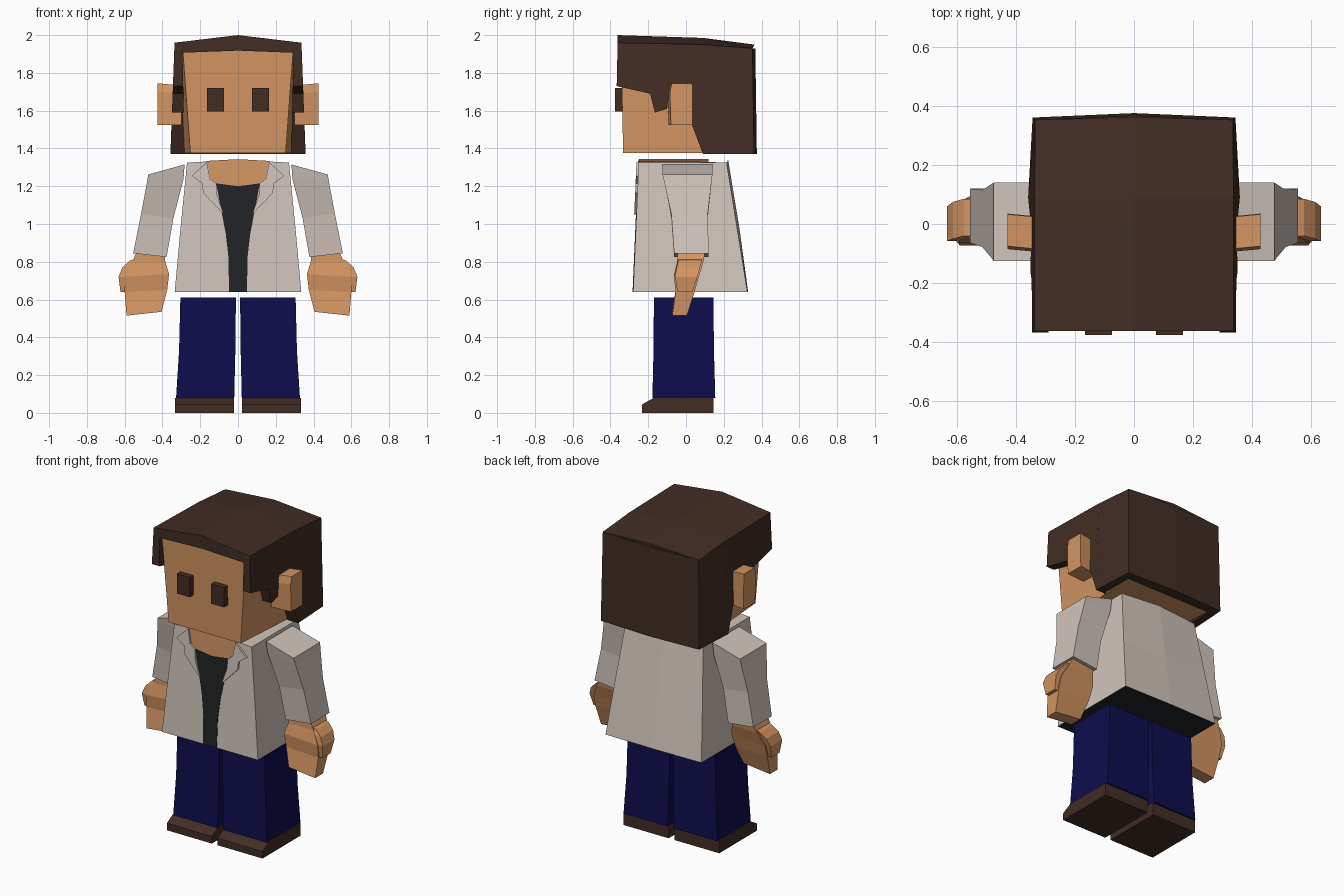
import bpy, bmesh


def material(name, srgb):
    m = bpy.data.materials.new(name)
    lin = [((c / 255 + 0.055) / 1.055) ** 2.4 if c > 10 else c / 255 / 12.92 for c in srgb]
    m.diffuse_color = (*lin, 1)
    return m


SKIN = material("skin", (212, 149, 98))
BROWN = material("dark_brown", (66, 45, 36))
COAT = material("coat_white", (208, 196, 187))
BLACK = material("shirt_black", (33, 35, 36))
NAVY = material("trouser_navy", (13, 13, 78))


def loft(name, rings, mat):
    """Bridge equal-length point rings into a closed solid."""
    bm = bmesh.new()
    rows = [[bm.verts.new(p) for p in ring] for ring in rings]
    n = len(rows[0])
    for a, b in zip(rows, rows[1:]):
        for i in range(n):
            j = (i + 1) % n
            bm.faces.new((a[i], a[j], b[j], b[i]))
    bm.faces.new(rows[0])
    bm.faces.new(rows[-1])
    bmesh.ops.recalc_face_normals(bm, faces=bm.faces)
    me = bpy.data.meshes.new(name)
    bm.to_mesh(me)
    bm.free()
    me.materials.append(mat)
    ob = bpy.data.objects.new(name, me)
    bpy.context.collection.objects.link(ob)
    return ob


def rect(x0, x1, y0, y1, z0, z1=None):
    """Four-point ring; height runs from z0 at x0 to z1 at x1."""
    z1 = z0 if z1 is None else z1
    return [(x0, y0, z0), (x1, y0, z1), (x1, y1, z1), (x0, y1, z0)]


def flip(rings, s):
    return [[(s * x, y, z) for x, y, z in r] for r in rings]


def pair(name, rings, mat):
    """Same part on both sides of the body."""
    for s, side in ((1, "left"), (-1, "right")):
        loft(f"{name}_{side}", flip(rings, s), mat)


# Head, narrower towards the chin and the face
def head_ring(z, front, back, yf):
    return [(-front, yf, z), (front, yf, z), (back, 0.32, z), (-back, 0.32, z)]


loft("head", [head_ring(1.375, 0.252, 0.30, -0.333),
              head_ring(1.93, 0.293, 0.30, -0.343)], SKIN)
pair("eye", [rect(0.075, 0.165, -0.375, -0.32, 1.595),
             rect(0.075, 0.165, -0.375, -0.32, 1.72)], BROWN)

# Ears flare outwards
ear = [(-0.075, 1.745), (0.033, 1.745), (0.035, 1.525), (-0.08, 1.525), (-0.085, 1.70)]
pair("ear", [[(0.30, y - 0.012, z - 0.012 * (z > 1.6)) for y, z in ear],
             [(0.427, y, z) for y, z in ear]], SKIN)

# Hair crown with a ridge along the middle
loft("hair_crown", [
    [(-0.335, y, 1.905), (-0.335, y, side), (0, y - dy, mid), (0.335, y, side),
     (0.335, y, 1.905), (0, y - dy, 1.918)]
    for y, side, mid, dy in ((-0.362, 1.96, 2.0, 0), (0.09, 1.95, 1.985, 0),
                             (0.352, 1.93, 1.95, -0.01))], BROWN)

# Hair sides with fringe corner, sideburn and swept edge behind the ear
front_side = [(-0.362, 1.96), (-0.367, 1.73), (-0.19, 1.69), (-0.165, 1.59), (-0.10, 1.61),
              (-0.09, 1.69), (-0.03, 1.69), (0.03, 1.53), (0.09, 1.37), (0.09, 1.95)]
pair("hair_side", [[(0.282 + 0.013 * (z - 1.37) / 0.59, y, z) for y, z in front_side],
                   [(0.336 + 0.022 * (1.96 - z) / 0.59, y, z) for y, z in front_side]], BROWN)
pair("hair_rear_side", [
    [(0.30, 0.09, 1.37), (0.30, 0.09, 1.95), (0.30, 0.352, 1.93), (0.30, 0.36, 1.37)],
    [(0.358, 0.09, 1.37), (0.336, 0.09, 1.95), (0.335, 0.352, 1.93), (0.343, 0.36, 1.37)]], BROWN)

# Hair back, slightly bowed
loft("hair_back", [
    [(-w, 0.305, z), (0, 0.305, z), (w, 0.305, z), (w, y, z), (0, y + 0.015, z), (-w, y, z)]
    for z, w, y in ((1.37, 0.343, 0.36), (1.93, 0.335, 0.352))], BROWN)


# Coat body: straight front, back flaring to the hem
def front_y(z):
    return -0.25 - 0.03 * (1.33 - z) / 0.69


def coat_ring(z, w, back, bow, rise=0):
    f = front_y(z)
    return [(-w, f, z), (0, front_y(z + rise), z + rise), (w, f, z),
            (w, back, z), (0, back + bow, z + rise), (-w, back, z)]


coat = loft("coat", [coat_ring(0.64, 0.335, 0.325, 0.004),
                     coat_ring(0.97, 0.305, 0.272, 0.012),
                     coat_ring(1.325, 0.27, 0.215, 0.008, 0.015)], COAT)
coat.data.materials.append(BLACK)
for p in coat.data.polygons:
    if p.normal.z < -0.9:
        p.material_index = 1


def front_plate(name, pts, off, mat, s=1):
    loft(name, [[(s * x, front_y(z) - d, z) for x, z in pts] for d in (-0.004, off)], mat)


# Shirt and bare throat in the coat opening
shirt = [(0.115, 1.215), (0.10, 1.13), (0.065, 0.95), (0.05, 0.82), (0.048, 0.641)]
front_plate("shirt", [(0, 1.20)] + shirt + [(-x, z) for x, z in reversed(shirt)], 0.003, BLACK)
front_plate("throat", [(0, 1.341), (0.165, 1.332), (0.145, 1.24), (0.115, 1.215), (0, 1.20),
                       (-0.115, 1.215), (-0.145, 1.24), (-0.165, 1.332)], 0.003, SKIN)
loft("neck_top", [[(-0.165, y, 1.325), (0, y, 1.33), (0.165, y, 1.325),
                   (0.165, y, 1.334), (0, y, 1.343), (-0.165, y, 1.334)]
                  for y in (-0.25, 0.12)], SKIN)

# Notched lapels
lapel = [(0.165, 1.328), (0.245, 1.255), (0.19, 1.215), (0.185, 1.165),
         (0.075, 1.05), (0.11, 1.15), (0.115, 1.215), (0.148, 1.24)]
for s, side in ((1, "left"), (-1, "right")):
    front_plate(f"lapel_{side}", lapel, 0.012, COAT, s)

# Sleeves, bent at the elbow
pair("sleeve", [rect(0.283, 0.475, -0.125, 0.14, 1.315, 1.262),
                rect(0.288, 0.482, -0.115, 0.135, 1.24, 1.22),
                rect(0.342, 0.513, -0.078, 0.115, 1.03, 1.055),
                rect(0.378, 0.555, -0.063, 0.12, 0.825, 0.845)], COAT)

# Hands with outer thumb
pair("hand", [rect(0.39, 0.54, -0.045, 0.10, 0.845),
              rect(0.385, 0.56, -0.047, 0.092, 0.80),
              rect(0.365, 0.60, -0.063, 0.068, 0.735, 0.72),
              rect(0.375, 0.60, -0.055, 0.045, 0.65, 0.64),
              rect(0.405, 0.59, -0.073, 0.005, 0.535, 0.515)], SKIN)
pair("thumb", [rect(0.53, 0.575, -0.04, 0.085, 0.82, 0.805),
               rect(0.56, 0.612, -0.05, 0.075, 0.78, 0.77),
               rect(0.585, 0.632, -0.058, 0.06, 0.72),
               rect(0.595, 0.622, -0.045, 0.035, 0.64)], SKIN)

# Trouser legs
pair("trouser_leg", [rect(0.02, 0.328, -0.178, 0.155, 0.078),
                     rect(0.014, 0.312, -0.172, 0.148, 0.33),
                     rect(0.011, 0.305, -0.17, 0.145, 0.612)], NAVY)

# Shoes with sloping toe
shoe = [(-0.232, 0), (-0.232, 0.045), (-0.17, 0.08), (0.145, 0.08), (0.145, 0)]
pair("shoe", [[(x, y, z) for y, z in shoe] for x in (0.02, 0.334)], BROWN)
